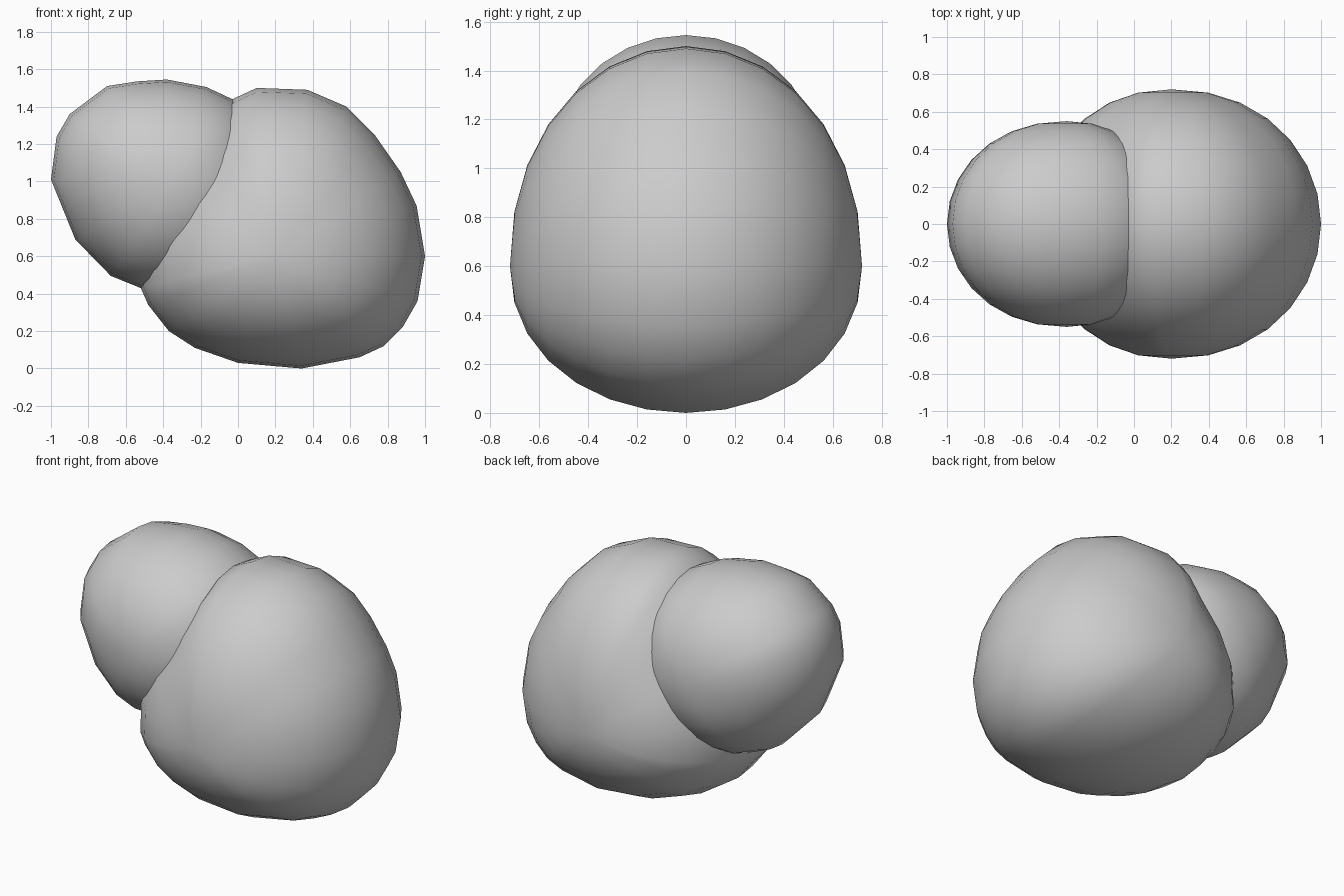
import bpy, bmesh, math

if "Cube" in bpy.data.objects:
    bpy.data.objects.remove(bpy.data.objects["Cube"])


def blob(name, outline, centre, half_depth, steps=14, fullness=0.93):
    """Rounded lump: a front outline shrunk in rings toward a pole on each side."""
    bm = bmesh.new()
    cx, cz = centre
    rings = []
    for i in range(1, steps):
        t = math.pi * (i / steps - 0.5)
        s = math.cos(t) ** fullness
        y = half_depth * math.sin(t)
        rings.append([bm.verts.new((cx + (x - cx) * s, y, cz + (z - cz) * s))
                      for x, z in outline])
    n = len(outline)
    for a, b in zip(rings, rings[1:]):
        for j in range(n):
            k = (j + 1) % n
            bm.faces.new((a[j], a[k], b[k], b[j]))
    for ring, y in ((rings[0], -half_depth), (rings[-1], half_depth)):
        pole = bm.verts.new((cx, y, cz))
        for j in range(n):
            bm.faces.new((ring[j], ring[(j + 1) % n], pole))
    bmesh.ops.recalc_face_normals(bm, faces=bm.faces[:])
    for f in bm.faces:
        f.smooth = True
    mesh = bpy.data.meshes.new(name)
    bm.to_mesh(mesh)
    bm.free()
    obj = bpy.data.objects.new(name, mesh)
    bpy.context.collection.objects.link(obj)
    return obj


# Large lump resting on the ground (x, z outline, counter-clockwise)
blob("large_lump", [
    (1.0, 0.6), (0.955, 0.87), (0.87, 1.05), (0.73, 1.25), (0.58, 1.40),
    (0.37, 1.49), (0.10, 1.50), (-0.03, 1.44), (-0.17, 1.25), (-0.38, 1.0),
    (-0.51, 0.72), (-0.52, 0.43), (-0.48, 0.34), (-0.37, 0.20), (-0.23, 0.11),
    (0.0, 0.03), (0.34, 0.0), (0.65, 0.06), (0.78, 0.12), (0.88, 0.22),
    (0.96, 0.36)], (0.2, 0.6), 0.72)

# Smaller lump merged into its upper left side
blob("small_lump", [
    (0.20, 1.0), (0.15, 1.20), (0.07, 1.35), (-0.03, 1.44), (-0.17, 1.505),
    (-0.38, 1.545), (-0.54, 1.535), (-0.70, 1.51), (-0.90, 1.36), (-0.97, 1.24),
    (-1.0, 1.01), (-0.87, 0.69), (-0.68, 0.495), (-0.52, 0.43), (-0.32, 0.42),
    (-0.10, 0.50), (0.08, 0.66), (0.17, 0.82)], (-0.36, 0.98), 0.55)
